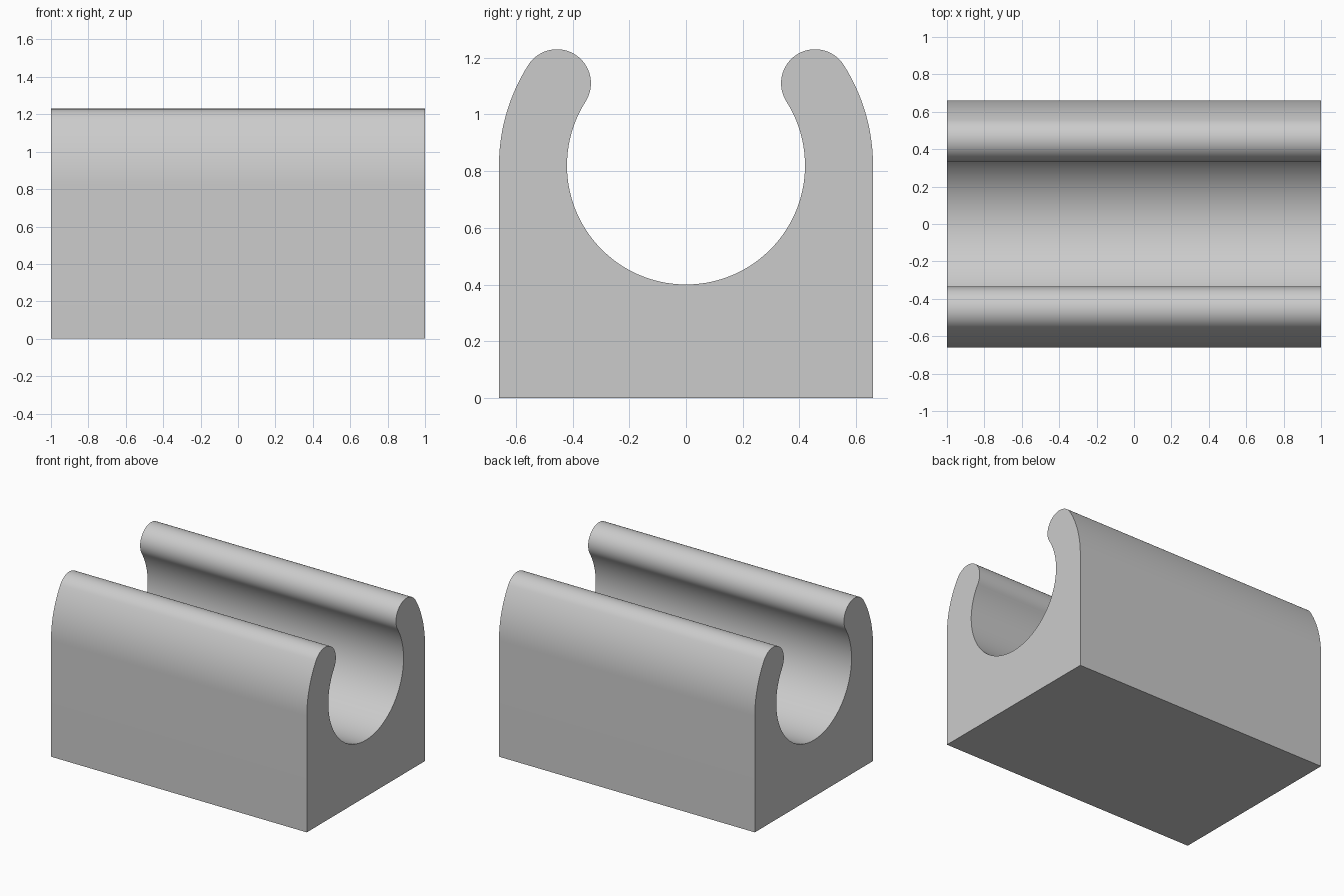
import bpy
import bmesh
from math import cos, sin, radians, hypot

cube = bpy.data.objects.get("Cube")
if cube:
    bpy.data.objects.remove(cube, do_unlink=True)

LENGTH, HALF_WIDTH = 2.0, 0.66
BORE, BORE_Z = 0.42, 0.82
LIP_ANGLE = 32.5                       # where the jaws end, above horizontal
LIP = (HALF_WIDTH - BORE) / 2          # rounded lip radius
MID = (HALF_WIDTH + BORE) / 2          # distance of lip centre from bore centre


def arc(cy, cz, r, start, end, steps):
    """Points on an arc in the YZ plane, angles in degrees."""
    angles = [radians(start + (end - start) * i / steps) for i in range(steps + 1)]
    return [(cy + r * cos(a), cz + r * sin(a)) for a in angles]


# Half profile: base corner, outer jaw, rounded lip, bore down to its lowest point
lip_y = MID * cos(radians(LIP_ANGLE))
lip_z = BORE_Z + MID * sin(radians(LIP_ANGLE))
half = [(HALF_WIDTH, 0)]
half += arc(0, BORE_Z, HALF_WIDTH, 0, LIP_ANGLE, 16)
half += arc(lip_y, lip_z, LIP, LIP_ANGLE, LIP_ANGLE + 180, 32)[1:]
half += arc(0, BORE_Z, BORE, LIP_ANGLE, -90, 48)[1:]

# Mirror the half to close the outline
profile = half + [(-y, z) for y, z in reversed(half[:-1])]

# Extrude the outline along the length
bm = bmesh.new()
verts = [bm.verts.new((-LENGTH / 2, y, z)) for y, z in profile]
end_face = bm.faces.new(verts)
result = bmesh.ops.extrude_face_region(bm, geom=[end_face], use_keep_orig=True)
moved = [v for v in result["geom"] if isinstance(v, bmesh.types.BMVert)]
bmesh.ops.translate(bm, vec=(LENGTH, 0, 0), verts=moved)
bmesh.ops.recalc_face_normals(bm, faces=bm.faces)
mesh = bpy.data.meshes.new("clip_body")
bm.to_mesh(mesh)
bm.free()

clip = bpy.data.objects.new("clip_body", mesh)
bpy.context.collection.objects.link(clip)

# Plain grey material
grey = bpy.data.materials.new("light_grey")
grey.use_nodes = True
colour = (0.6, 0.6, 0.6, 1)
grey.diffuse_color = colour
grey.node_tree.nodes["Principled BSDF"].inputs["Base Color"].default_value = colour
mesh.materials.append(grey)

# Smooth curves with crisp ends and base
bpy.ops.object.select_all(action="DESELECT")
clip.select_set(True)
bpy.context.view_layer.objects.active = clip
bpy.ops.object.shade_smooth_by_angle(angle=radians(30))
